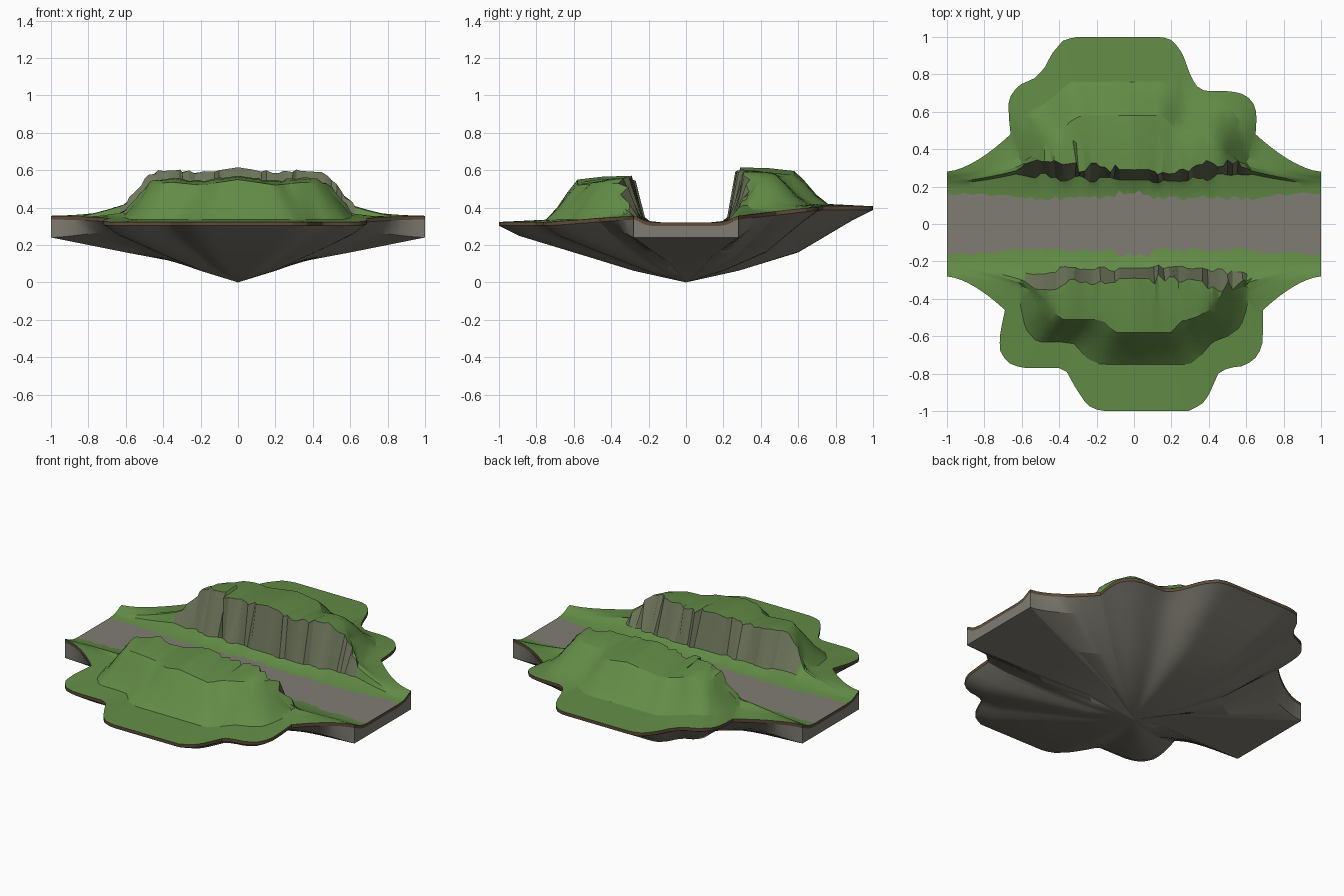
import bpy
import bmesh
import math
import random
from mathutils import Vector

random.seed(4)
cube = bpy.data.objects.get("Cube")
if cube:
    bpy.data.objects.remove(cube)


def material(name, color):
    m = bpy.data.materials.new(name)
    m.use_nodes = True
    m.diffuse_color = (*color, 1)
    m.node_tree.nodes["Principled BSDF"].inputs["Base Color"].default_value = (*color, 1)
    return m


GRASS = material("grass green", (.125, .262, .063))
CLIFF = material("mossy cliff", (.155, .18, .105))
STONE = material("grey stone", (.212, .202, .168))
SOIL = material("brown soil", (.11, .07, .042))

HILL, ARM = 48, 8      # columns along each hill and each side arm


def lerp(a, b, t):
    return a + (b - a) * t


def resample(points, count):
    """Evenly spaced points along a polyline given in hundredths."""
    pts = [Vector(p) / 100 for p in points]
    lengths = [(b - a).length for a, b in zip(pts, pts[1:])]
    out = []
    for i in range(count + 1):
        d = sum(lengths) * i / count
        k = 0
        while k < len(lengths) - 1 and d > lengths[k]:
            d -= lengths[k]
            k += 1
        out.append(pts[k].lerp(pts[k + 1], min(1, d / lengths[k])))
    return out


def crest(x):
    """Height of the hill ridge across the width."""
    table = [(0, .615), (.1, .60), (.2, .585), (.35, .6), (.42, .595), (.48, .57),
             (.55, .49), (.6, .43), (.66, .385), (1, .36)]
    for (x0, z0), (x1, z1) in zip(table, table[1:]):
        if abs(x) <= x1:
            return lerp(z0, z1, (abs(x) - x0) / (x1 - x0))
    return table[-1][1]


def sheet(name, columns, mats, pick, flip=False, angle=28):
    """Skin a grid of columns with quads; pick(row, face) chooses the material."""
    bm = bmesh.new()
    grid = [[bm.verts.new(p) for p in col] for col in columns]
    for a, b in zip(grid, grid[1:]):
        for k in range(len(a) - 1):
            quad = [a[k], a[k + 1], b[k + 1], b[k]]
            f = bm.faces.new(quad[::-1] if flip else quad)
            f.material_index = pick(k, f)
    bmesh.ops.remove_doubles(bm, verts=bm.verts, dist=.00001)
    mesh = bpy.data.meshes.new(name)
    bm.to_mesh(mesh)
    bm.free()
    for m in mats:
        mesh.materials.append(m)
    ob = bpy.data.objects.new(name, mesh)
    bpy.context.collection.objects.link(ob)
    bpy.ops.object.select_all(action='DESELECT')
    bpy.context.view_layer.objects.active = ob
    ob.select_set(True)
    bpy.ops.object.shade_smooth_by_angle(angle=math.radians(angle))
    return ob


def hill_columns(rim, foot, shoulder, side, drop, rise):
    """Columns from the road edge outwards: bank, cliff, plateau, slope, rim."""
    rim, foot, shoulder = (resample(c, HILL) for c in (rim, foot, shoulder))
    cols = []
    jag_top = jag_base = 0
    for i in range(HILL + 1):
        x = .63 * (1 - 2 * i / HILL)
        rough = 0 if abs(x) < .09 else 1
        if i % 2 == 0 or random.random() < .4:
            jag_top, jag_base = random.uniform(-.03, .03), random.uniform(-.018, .018)
        taper = min(1, (.64 - abs(x)) / .15)
        y_top = lerp(.28, .29 + .2 * x * x, taper) + jag_top * rough * taper
        y_base = .235 + .08 * x * x + jag_base * rough * taper
        x_top = x + random.uniform(-.008, .008) * rough
        road_y = (.14 if rough else .168) + random.uniform(-.018, .012)
        r, f, s = rim[i], foot[i], shoulder[i]
        rim_z = .357 + rise * min(1, (r.y - .28) / .45)
        foot_z = rim_z + .012
        top = Vector((x_top, y_top, crest(x) - drop + random.uniform(-.008, .008) * rough))
        edge = Vector((s.x, s.y, max(foot_z + .01, crest(s.x) - drop - .02)))
        low = Vector((f.x, f.y, foot_z))
        mid = top.lerp(edge, .55)
        mid.z += .006
        high = edge.lerp(low, .3)
        slope = edge.lerp(low, .65)
        slope.z -= .012 * taper
        cols.append([Vector((x, road_y, .32)), Vector((x, .195, .328)),
                     Vector((x, y_base, .348)), top, mid, edge, high, slope, low,
                     Vector((r.x, r.y, rim_z))])

    # side arms flow from each hill end to the straight ends of the road
    end_y = [.16, .195, .215, .225, .235, .243, .25, .257, .267, .28]

    def arm(start, sign):
        out = []
        for t in range(1, ARM + 1):
            t /= ARM
            e = 1 - (1 - t) ** 1.6
            col = []
            for k, p in enumerate(start):
                z = .32 + .036 * k / (len(start) - 1)
                y = lerp(p.y, end_y[k], e)
                if k == 0 and t < 1:
                    y = .15 + .01 * t + random.uniform(-.012, .012)
                col.append(Vector((lerp(p.x, sign, t), y, lerp(p.z, z, e))))
            out.append(col)
        return out

    cols = arm(cols[0], 1)[::-1] + cols + arm(cols[-1], -1)
    for col in cols:
        for p in col:
            p.y *= side
    return cols


# Back hill: outer rim, foot of slope, plateau shoulder
back = hill_columns(
    [(65, 48), (65.5, 56), (65, 63), (60, 69), (52, 71), (38, 71), (33, 74), (30, 80),
     (26, 91), (21, 98), (15, 100), (-32, 100), (-38, 98), (-44, 91), (-48, 83),
     (-53, 78), (-62, 74), (-67, 67), (-67, 58), (-66, 48)],
    [(62, 36), (59, 50), (55, 58), (48, 64), (33, 66), (27, 68), (22, 73), (15, 76),
     (-34, 76), (-42, 69), (-48, 64), (-56, 60), (-60, 50), (-62, 36)],
    [(60, 33), (50, 38), (46, 45), (40, 48), (25, 48), (20, 53), (15, 58), (-28, 58),
     (-34, 55), (-38, 50), (-47, 46), (-51, 38), (-60, 33)], 1, 0, .05)

# Front hill, written as distances away from the road
front = hill_columns(
    [(69, 46), (69, 56), (68.5, 66), (64, 73), (58, 76), (50, 77), (45, 80), (42, 87),
     (38, 95), (30, 100), (-18, 100), (-25, 97), (-31, 88), (-36, 79), (-40, 77),
     (-60, 77), (-68, 74), (-72, 67), (-71.5, 58), (-69, 46)],
    [(62, 36), (60, 46), (57, 55), (50, 60), (42, 63), (36, 70), (30, 75), (-18, 75),
     (-25, 72), (-32, 64), (-40, 63), (-52, 63), (-58, 56), (-60, 47), (-62, 36)],
    [(60, 33), (48, 38), (42, 45), (33, 50), (25, 52), (20, 58), (-10, 58), (-16, 52),
     (-22, 51), (-38, 51), (-46, 45), (-51, 38), (-60, 33)], -1, .045, -.034)


def grass_or_cliff(k, face):
    zs = [v.co.z for v in face.verts]
    return 1 if k == 2 and max(zs) - min(zs) > .07 else 0


sheet("back_hill", back, [GRASS, CLIFF], grass_or_cliff)
sheet("front_hill", front, [GRASS, CLIFF], grass_or_cliff, flip=True)

# Road between the two hills
sheet("road", [[f[0], b[0]] for f, b in zip(front, back)], [STONE], lambda k, f: 0)

# Rim loop, counter-clockwise from above
loop = [c[-1] for c in back] + back[-1][-2::-1] + front[-1] + [c[-1] for c in front[-2::-1]]
loop += front[0][-2::-1] + back[0]


def rock_column(p):
    """Soil band, stone wall and tapering rock under one rim point."""
    w = max(0, min(1, (abs(p.x) - .7) / .3))
    w = w * w * (3 - 2 * w)

    def ring(scale, z):
        return Vector((p.x * scale, p.y * scale, z))
    return [p, ring(1, p.z - .02), ring(lerp(.89, 1, w), lerp(p.z - .075, .24, w)),
            ring(.6, .16), ring(.28, lerp(.062, .1, w)), ring(0, 0)]


sheet("island_rock", [rock_column(p) for p in loop], [STONE, SOIL],
      lambda k, f: 1 if k == 0 else 0, angle=20)
